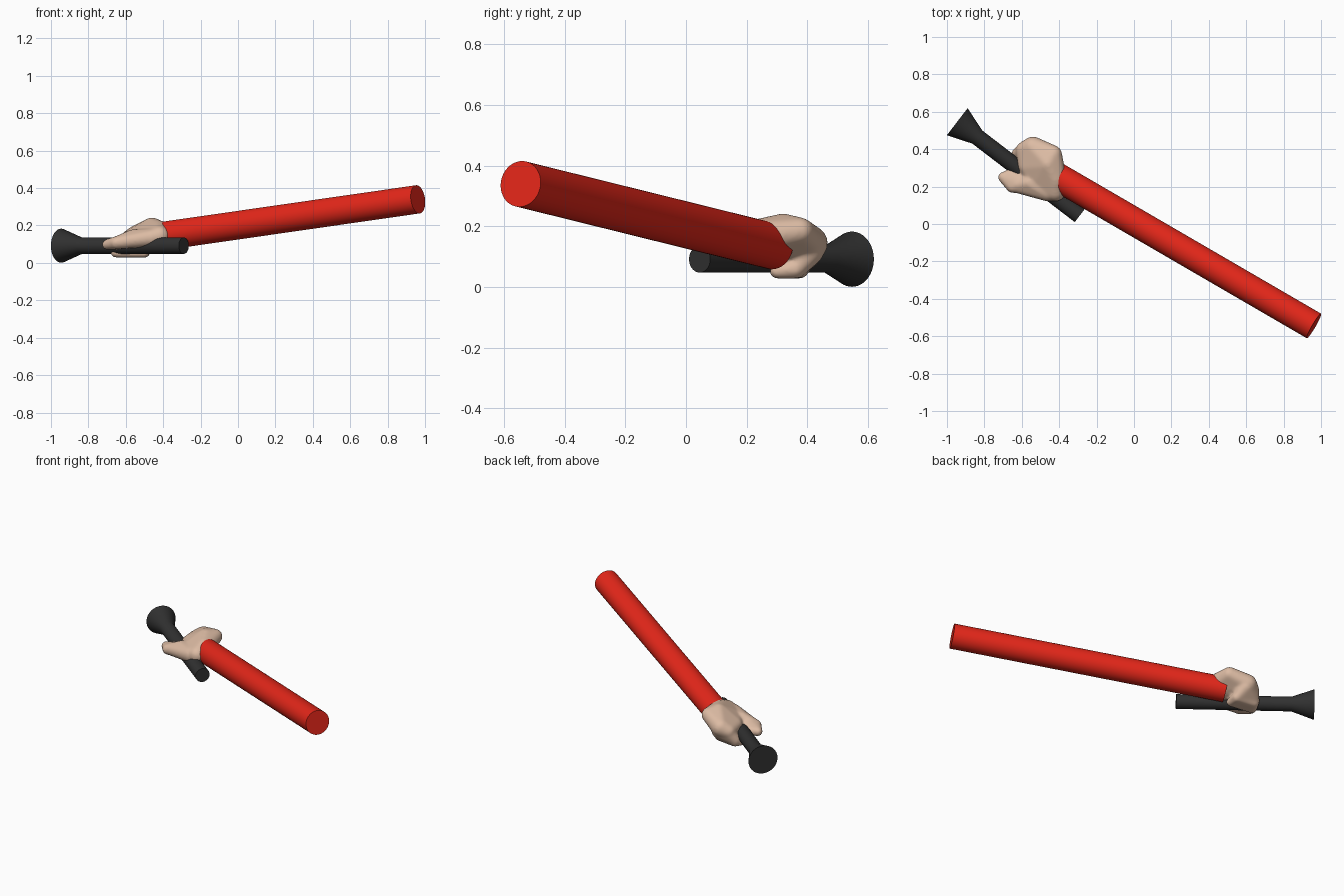
import bpy, bmesh, math
from mathutils import Vector

if "Cube" in bpy.data.objects:
    bpy.data.objects.remove(bpy.data.objects["Cube"])


def material(name, color):
    m = bpy.data.materials.new(name)
    m.diffuse_color = (*color, 1)
    m.use_nodes = True
    m.node_tree.nodes["Principled BSDF"].inputs["Base Color"].default_value = m.diffuse_color
    return m


def add_object(name, bm, mat):
    bmesh.ops.recalc_face_normals(bm, faces=bm.faces[:])
    me = bpy.data.meshes.new(name)
    bm.to_mesh(me)
    bm.free()
    ob = bpy.data.objects.new(name, me)
    bpy.context.collection.objects.link(ob)
    me.materials.append(mat)
    bpy.ops.object.select_all(action='DESELECT')
    ob.select_set(True)
    bpy.context.view_layer.objects.active = ob
    bpy.ops.object.shade_smooth_by_angle(angle=math.radians(35))
    return ob


def lathe(name, start, end, profile, mat, sides=48):
    """Closed round solid along start-end; profile = (distance, radius) pairs."""
    start, end = Vector(start), Vector(end)
    rot = (end - start).to_track_quat('Z', 'Y')
    bm = bmesh.new()
    rings = []
    for d, r in profile:
        ring = []
        for i in range(sides):
            a = 2 * math.pi * i / sides
            p = Vector((r * math.cos(a), r * math.sin(a), d))
            ring.append(bm.verts.new(start + rot @ p))
        rings.append(ring)
    for a, b in zip(rings, rings[1:]):
        for i in range(sides):
            j = (i + 1) % sides
            bm.faces.new((a[i], a[j], b[j], b[i]))
    bm.faces.new(rings[0])
    bm.faces.new(rings[-1])
    return add_object(name, bm, mat)


def blob(bm, balls, count=150):
    """Convex skin wrapped around a group of (x, y, z, radius) balls."""
    verts = []
    for x, y, z, r in balls:
        for i in range(count):
            h = 1 - 2 * (i + 0.5) / count
            s, a = math.sqrt(1 - h * h), i * 2.399963
            verts.append(bm.verts.new((x + r * s * math.cos(a),
                                       y + r * s * math.sin(a), z + r * h)))
    bmesh.ops.convex_hull(bm, input=verts)
    loose = [v for v in bm.verts if not v.link_faces]
    bmesh.ops.delete(bm, geom=loose, context='VERTS')


red = material("red", (0.78, 0.02, 0.01))
skin = material("skin", (0.72, 0.50, 0.37))
black = material("black", (0.03, 0.03, 0.03))

# Sleeve
a, b = Vector((0.962, -0.545, 0.34)), Vector((-0.47, 0.287, 0.134))
lathe("sleeve", a, b, [(0, 0.076), ((b - a).length, 0.076)], red)

# Torch with flared head
a, b = Vector((-0.29, 0.045, 0.092)), Vector((-0.945, 0.547, 0.092))
n = (b - a).length
lathe("torch", a, b, [(0, 0.044), (n - 0.135, 0.044), (n, 0.091)], black)

# Hand wrapped over the torch
bm = bmesh.new()
# back of the hand and knuckles
blob(bm, [(-0.42, 0.24, 0.165, 0.06), (-0.42, 0.175, 0.145, 0.055),
          (-0.43, 0.375, 0.185, 0.045), (-0.46, 0.32, 0.19, 0.053),
          (-0.54, 0.41, 0.145, 0.058), (-0.585, 0.395, 0.125, 0.047),
          (-0.575, 0.31, 0.13, 0.045), (-0.52, 0.21, 0.13, 0.045)])
# fingers going down the far side
blob(bm, [(-0.53, 0.405, 0.12, 0.05), (-0.585, 0.395, 0.12, 0.045),
          (-0.62, 0.375, 0.07, 0.035), (-0.51, 0.37, 0.075, 0.038)])
# finger tips curled underneath
blob(bm, [(-0.62, 0.375, 0.06, 0.032), (-0.50, 0.36, 0.06, 0.032),
          (-0.50, 0.30, 0.053, 0.025), (-0.655, 0.32, 0.056, 0.027)])
# thumb along the near side
blob(bm, [(-0.46, 0.17, 0.135, 0.05), (-0.56, 0.22, 0.135, 0.045),
          (-0.64, 0.205, 0.11, 0.036)])
blob(bm, [(-0.57, 0.205, 0.125, 0.042), (-0.65, 0.20, 0.108, 0.034),
          (-0.70, 0.25, 0.098, 0.028), (-0.66, 0.265, 0.10, 0.03)])
hand = add_object("hand", bm, skin)
rm = hand.modifiers.new("fuse", 'REMESH')
rm.mode = 'VOXEL'
rm.voxel_size = 0.008
rm.use_smooth_shade = True
sm = hand.modifiers.new("soften", 'SMOOTH')
sm.factor = 0.5
sm.iterations = 8
